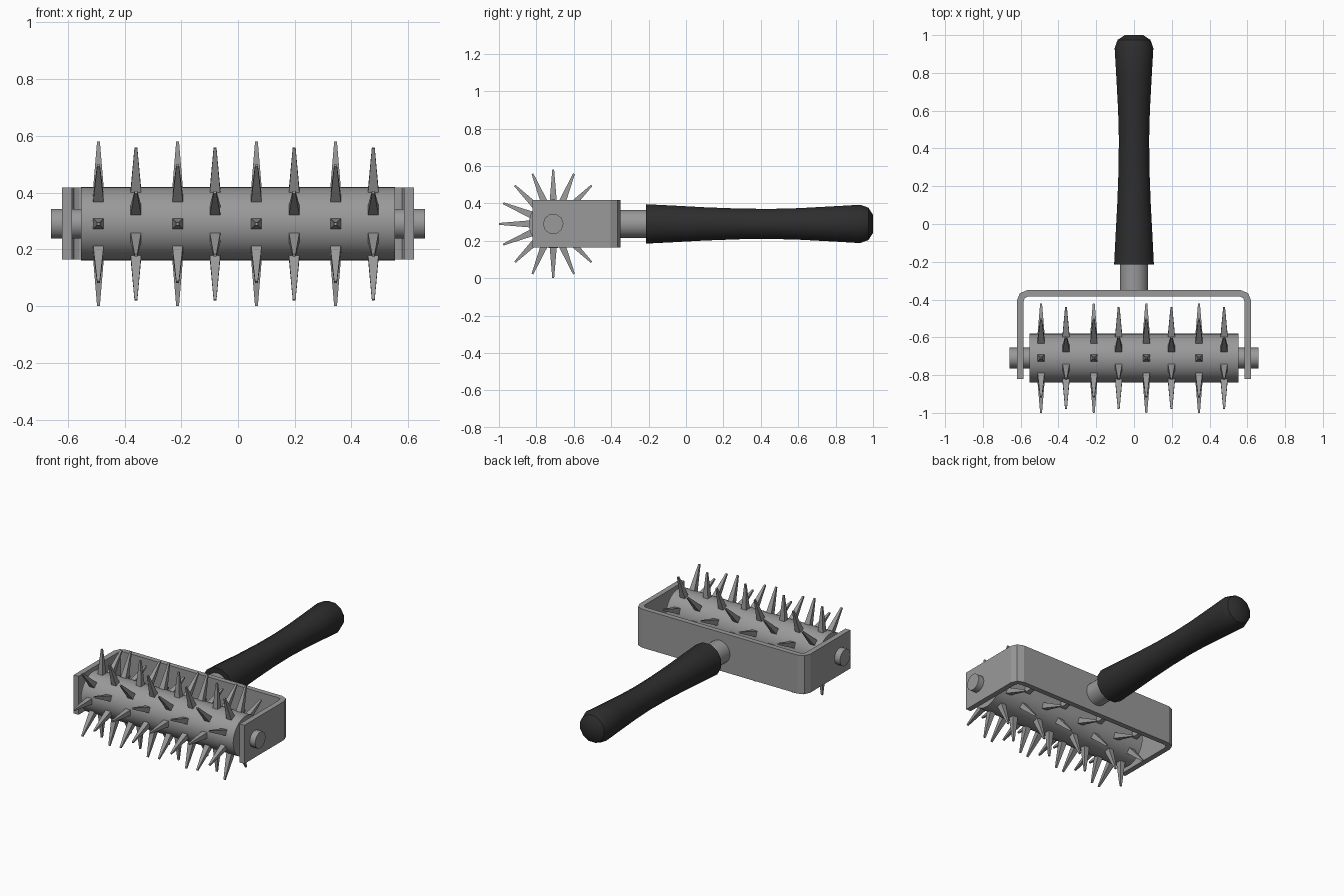
import bpy, bmesh, math
from mathutils import Vector

if "Cube" in bpy.data.objects:
    bpy.data.objects.remove(bpy.data.objects["Cube"])

ROLL_Y, ROLL_Z = -0.71, 0.29


def material(name, value):
    m = bpy.data.materials.new(name)
    m.diffuse_color = (value, value, value, 1)
    m.use_nodes = True
    m.node_tree.nodes["Principled BSDF"].inputs["Base Color"].default_value = m.diffuse_color
    return m


metal = material("grey metal", 0.32)
rubber = material("black rubber", 0.027)


def finish(name, bm, mat, smooth=True):
    bmesh.ops.recalc_face_normals(bm, faces=bm.faces)
    mesh = bpy.data.meshes.new(name)
    bm.to_mesh(mesh)
    bm.free()
    mesh.materials.append(mat)
    ob = bpy.data.objects.new(name, mesh)
    bpy.context.collection.objects.link(ob)
    if smooth:
        bpy.ops.object.select_all(action='DESELECT')
        ob.select_set(True)
        bpy.context.view_layer.objects.active = ob
        bpy.ops.object.shade_smooth_by_angle(angle=math.radians(37))
    return ob


def loft(bm, rings):
    """Join equal-sized rings of points into a capped tube."""
    loops = [[bm.verts.new(p) for p in ring] for ring in rings]
    n = len(loops[0])
    for a, b in zip(loops, loops[1:]):
        for i in range(n):
            j = (i + 1) % n
            bm.faces.new((a[i], a[j], b[j], b[i]))
    bm.faces.new(loops[0])
    bm.faces.new(loops[-1])


def lathe(name, profile, axis, sides, mat, phase=0.0):
    """Turn (position, radius) pairs around the x or y direction."""
    rings = []
    for t, r in profile:
        ring = []
        for i in range(sides):
            a = phase + 2 * math.pi * i / sides
            c, s = r * math.cos(a), r * math.sin(a)
            ring.append((t, ROLL_Y + c, ROLL_Z + s) if axis == 'x'
                        else (c, t, ROLL_Z + s))
        rings.append(ring)
    bm = bmesh.new()
    loft(bm, rings)
    return finish(name, bm, mat)


# Roller drum and axle
lathe("roller_drum", [(-0.553, 0.13), (0.553, 0.13)], 'x', 32, metal)
lathe("axle", [(-0.66, 0.055), (0.66, 0.055)], 'x', 10, metal)

# Neck and waisted grip
lathe("neck", [(-0.37, 0.075), (-0.18, 0.075)], 'y', 20, metal)
lathe("handle_grip",
      [(-0.215, 0.109), (-0.06, 0.101), (0.1, 0.092), (0.28, 0.085),
       (0.45, 0.083), (0.6, 0.087), (0.78, 0.097), (0.93, 0.106),
       (0.975, 0.09), (1.0, 0.05)],
      'y', 12, rubber, math.pi / 12)

# U-shaped bracket: half outline mirrored, then extruded upwards
outer = [(0.62, -0.82), (0.62, -0.405), (0.604, -0.366), (0.565, -0.35)]
inner = [(0.585, -0.82), (0.585, -0.412), (0.579, -0.392), (0.56, -0.384)]
rings = []
pairs = list(zip(outer, inner))
pairs += [((-ox, oy), (-ix, iy)) for (ox, oy), (ix, iy) in reversed(pairs)]
for (ox, oy), (ix, iy) in pairs:
    rings.append([(ox, oy, 0.165), (ix, iy, 0.165),
                  (ix, iy, 0.418), (ox, oy, 0.418)])
bm = bmesh.new()
loft(bm, rings)
finish("bracket", bm, metal, False)

# Eight staggered rings of eight tapered spikes
bm = bmesh.new()
X = Vector((1, 0, 0))
for k, x in enumerate((-0.492, -0.36, -0.213, -0.081, 0.065, 0.198, 0.344, 0.477)):
    for i in range(8):
        a = math.pi / 4 * (i + 0.5 * (k % 2))
        out = Vector((0, math.cos(a), math.sin(a)))
        side = Vector((0, -math.sin(a), math.cos(a)))
        centre = Vector((x, ROLL_Y, ROLL_Z))
        loft(bm, [[centre + out * r + X * (w * u) + side * (w * v)
                   for u, v in ((-1, -1), (1, -1), (1, 1), (-1, 1))]
                  for r, w in ((0.11, 0.020), (0.29, 0.005))])
finish("spikes", bm, metal, False)
